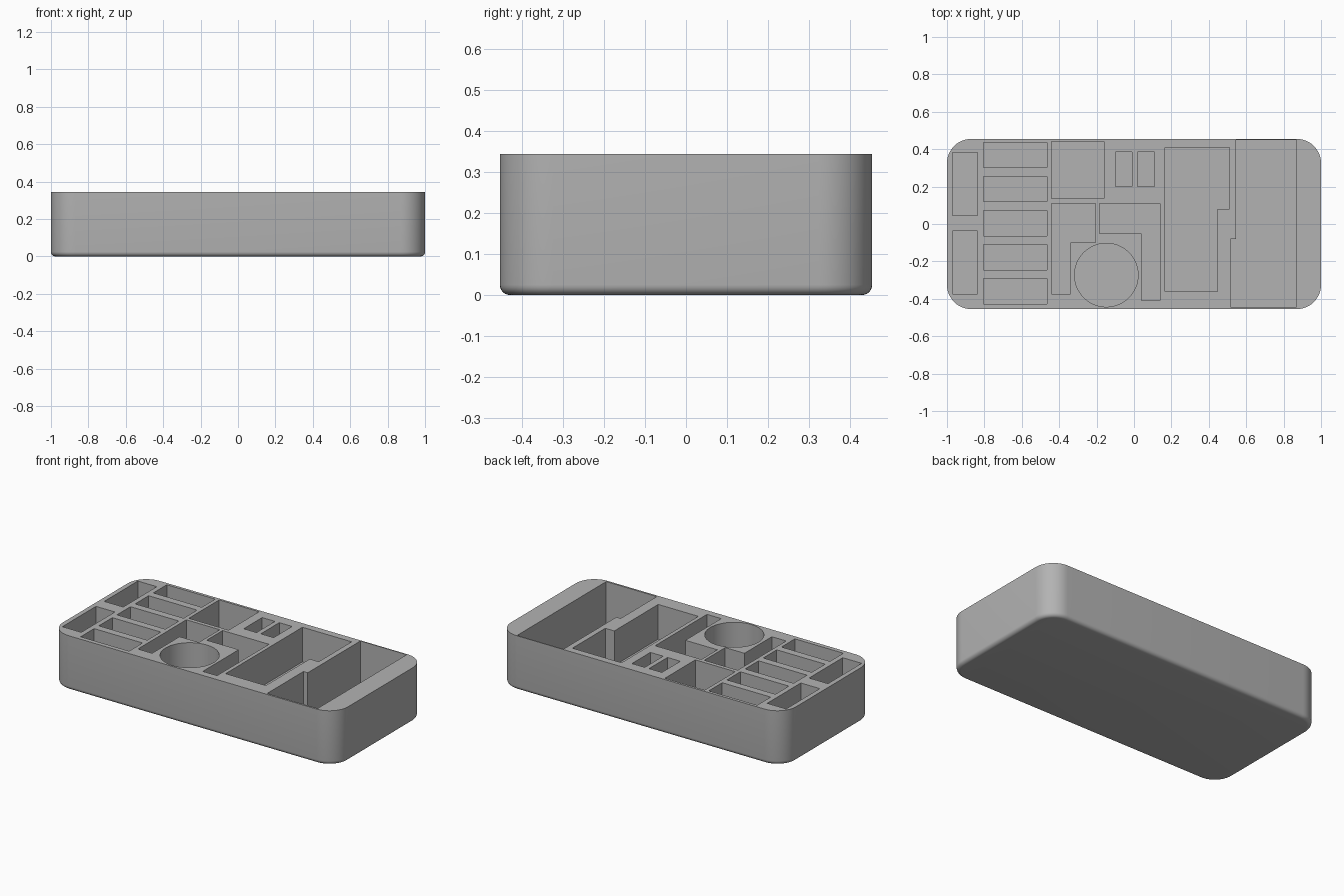
import bpy, bmesh, math

HALF_X, HALF_Y, HEIGHT = 1.0, 0.455, 0.345
CORNER, FILLET = 0.13, 0.025

if "Cube" in bpy.data.objects:
    bpy.data.objects.remove(bpy.data.objects["Cube"], do_unlink=True)

grey = bpy.data.materials.new("matte_grey")
grey.use_nodes = True
grey.diffuse_color = (0.45, 0.45, 0.45, 1)
grey.node_tree.nodes["Principled BSDF"].inputs["Base Color"].default_value = grey.diffuse_color


def make_object(name, bm):
    bmesh.ops.recalc_face_normals(bm, faces=bm.faces)
    mesh = bpy.data.meshes.new(name)
    bm.to_mesh(mesh)
    bm.free()
    mesh.materials.append(grey)
    obj = bpy.data.objects.new(name, mesh)
    bpy.context.collection.objects.link(obj)
    return obj


def rounded_outline(inset, steps=12):
    """Rounded rectangle, shrunk by the inset."""
    points = []
    r = CORNER - inset
    for k, (sx, sy) in enumerate([(1, 1), (-1, 1), (-1, -1), (1, -1)]):
        for i in range(steps + 1):
            a = math.pi / 2 * (k + i / steps)
            points.append((sx * (HALF_X - CORNER) + r * math.cos(a),
                           sy * (HALF_Y - CORNER) + r * math.sin(a)))
    return points


def loft(bm, rings):
    """Join equal rings of (x, y) points at given heights into a closed solid."""
    loops = [[bm.verts.new((x, y, z)) for x, y in pts] for pts, z in rings]
    n = len(loops[0])
    for low, high in zip(loops, loops[1:]):
        for i in range(n):
            j = (i + 1) % n
            bm.faces.new((low[i], low[j], high[j], high[i]))
    bm.faces.new(loops[0][::-1])
    bm.faces.new(loops[-1])


# Tray body with a rolled bottom edge
bm = bmesh.new()
rings = []
for i in range(7):
    a = math.pi / 2 * i / 6
    rings.append((rounded_outline(FILLET * (1 - math.sin(a))), FILLET * (1 - math.cos(a))))
rings.append((rounded_outline(0), HEIGHT))
loft(bm, rings)
tray = make_object("organizer_tray", bm)

# Pocket cutters
bm = bmesh.new()


def pocket(points, depth):
    loft(bm, [(points, HEIGHT - depth), (points, HEIGHT + 0.1)])


def box_pocket(x0, x1, y0, y1, depth):
    pocket([(x0, y0), (x1, y0), (x1, y1), (x0, y1)], depth)


# Two end pockets and a column of five slots
for y in (-0.375, 0.045):
    box_pocket(-0.97, -0.837, y, y + 0.337, 0.15)
for i in range(5):
    y = -0.427 + 0.182 * i
    box_pocket(-0.805, -0.465, y, y + 0.135, 0.15)

# Square pocket and twin small pockets
box_pocket(-0.44, -0.16, 0.135, 0.44, 0.2)
for x in (-0.1, 0.02):
    box_pocket(x, x + 0.09, 0.2, 0.385, 0.12)

# Two L-shaped pockets beside the round well
pocket([(-0.44, -0.375), (-0.34, -0.375), (-0.34, -0.1),
        (-0.205, -0.1), (-0.205, 0.11), (-0.44, 0.11)], 0.2)
pocket([(0.04, -0.41), (0.14, -0.41), (0.14, 0.11),
        (-0.185, 0.11), (-0.185, -0.05), (0.04, -0.05)], 0.2)
turn = [2 * math.pi * i / 64 for i in range(64)]
pocket([(-0.148 + 0.17 * math.cos(a), -0.273 + 0.17 * math.sin(a)) for a in turn], 0.2)

# Two large stepped compartments
pocket([(0.165, -0.36), (0.447, -0.36), (0.447, 0.08),
        (0.51, 0.08), (0.51, 0.41), (0.165, 0.41)], 0.22)
pocket([(0.515, -0.443), (0.87, -0.443), (0.87, 0.448),
        (0.545, 0.448), (0.545, -0.08), (0.515, -0.08)], 0.31)
cutter = make_object("pocket_cutter", bm)
cutter.hide_render = True

# Cut the pockets, then discard the cutter
cut = tray.modifiers.new("pockets", "BOOLEAN")
cut.operation = "DIFFERENCE"
cut.solver = "EXACT"
cut.object = cutter
bpy.ops.object.select_all(action="DESELECT")
bpy.context.view_layer.objects.active = tray
tray.select_set(True)
bpy.ops.object.modifier_apply(modifier=cut.name)
bpy.data.objects.remove(cutter, do_unlink=True)
bpy.ops.object.shade_smooth_by_angle(angle=math.radians(30))
